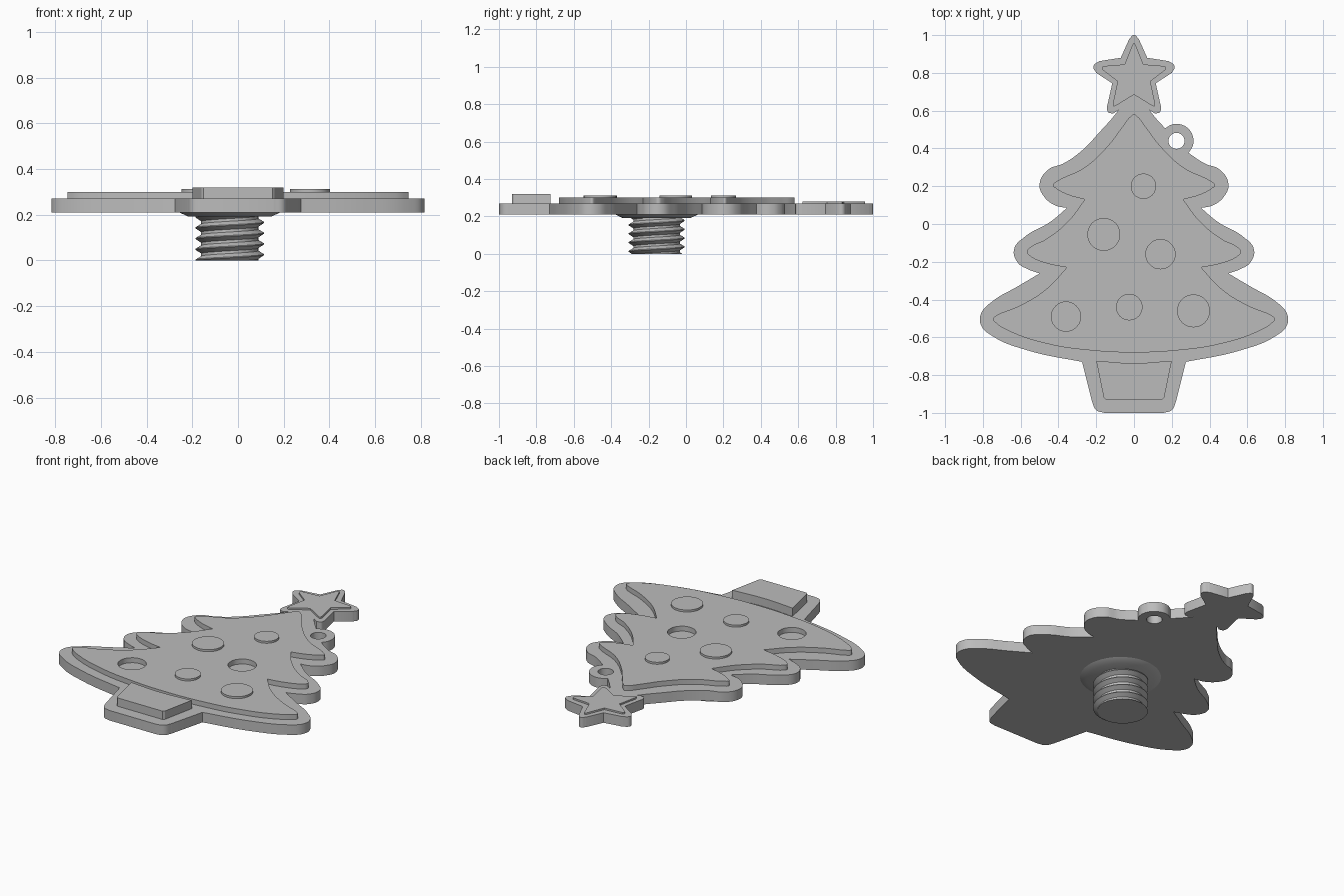
import bpy, bmesh, math
from mathutils import Vector

if "Cube" in bpy.data.objects:
    bpy.data.objects.remove(bpy.data.objects["Cube"], do_unlink=True)

grey = bpy.data.materials.new("plain grey")
grey.use_nodes = True
grey.diffuse_color = (0.5, 0.5, 0.5, 1)
grey.node_tree.nodes["Principled BSDF"].inputs["Base Color"].default_value = (0.5, 0.5, 0.5, 1)

C = True  # marks a sharp corner in an outline
BASE_BOTTOM, BASE_TOP, TREE_TOP = 0.21, 0.27, 0.30


def arc(centre, radius, start, end, steps):
    """Points on an arc, sharp at both ends."""
    pts = []
    for i in range(steps + 1):
        a = math.radians(start + (end - start) * i / steps)
        pts.append((centre[0] + radius * math.cos(a), centre[1] + radius * math.sin(a),
                    i in (0, steps)))
    return pts


def circle(x, y, radius):
    return arc((x, y), radius, 0, 315, 7), True


def mirrored(half):
    """Left half of an outline, without the points on the centre line."""
    return [(-p[0],) + tuple(p[1:]) for p in reversed(half) if p[0] > 0]


def finish(name, bm):
    bmesh.ops.remove_doubles(bm, verts=bm.verts, dist=0.0001)
    bmesh.ops.recalc_face_normals(bm, faces=bm.faces)
    mesh = bpy.data.meshes.new(name)
    bm.to_mesh(mesh)
    bm.free()
    mesh.materials.append(grey)
    obj = bpy.data.objects.new(name, mesh)
    bpy.context.collection.objects.link(obj)
    bpy.ops.object.select_all(action="DESELECT")
    obj.select_set(True)
    bpy.context.view_layer.objects.active = obj
    bpy.ops.object.shade_smooth_by_angle(angle=math.radians(30))
    return obj


def plate(name, z0, z1, outline, *holes):
    """Extrude a closed outline, with round holes, from z0 to z1."""
    curve = bpy.data.curves.new(name, "CURVE")
    curve.dimensions = "2D"
    curve.fill_mode = "BOTH"
    curve.extrude = (z1 - z0) / 2
    curve.resolution_u = 8
    for pts, is_round in [(outline, False), *holes]:
        spline = curve.splines.new("BEZIER")
        spline.use_cyclic_u = True
        spline.bezier_points.add(len(pts) - 1)
        for bp, p in zip(spline.bezier_points, pts):
            bp.co = (p[0], p[1], 0)
            sharp = len(p) > 2 and p[2] and not is_round
            bp.handle_left_type = bp.handle_right_type = "VECTOR" if sharp else "AUTO"
    helper = bpy.data.objects.new(name + "_outline", curve)
    bpy.context.collection.objects.link(helper)
    bpy.context.view_layer.update()
    mesh = helper.evaluated_get(bpy.context.evaluated_depsgraph_get()).to_mesh()
    bm = bmesh.new()
    bm.from_mesh(mesh)
    bmesh.ops.translate(bm, verts=bm.verts, vec=(0, 0, (z0 + z1) / 2))
    bpy.data.objects.remove(helper, do_unlink=True)
    return finish(name, bm)


# Backing plate: star, neck, branches and pot in one outline, loop on the left
star_edge = [(0, 1), (.025, .98, C), (.07, .88, C), (.185, .862, C), (.215, .835), (.2, .8, C),
             (.115, .745, C), (.143, .62, C), (.137, .592), (.11, .585, C), (.08, .605, C)]
neck = [(.12, .555)]
branches = [(.375, .32), (.455, .287), (.5, .21), (.48, .15), (.42, .1), (.355, .085, C),
            (.445, .01), (.575, -.065), (.635, -.135), (.615, -.205), (.56, -.24), (.5, -.262, C),
            (.615, -.33), (.75, -.41), (.81, -.475), (.81, -.535), (.755, -.59), (.56, -.67),
            (.275, -.73, C), (.222, -.94, C), (.2, -.985), (.155, -1, C)]
LOOP = (.225, .44)
loop_edge = arc(LOOP, .09, 132, -45, 6)
right = star_edge + neck + loop_edge + branches
left = mirrored(star_edge + neck + [(.17, .5), (.28, .385)] + branches)
plate("backing_plate", BASE_BOTTOM, BASE_TOP, right + left, circle(*LOOP, .042))

# Raised tree with two round recesses
tree = [(0, .58), (.015, .572), (.065, .51), (.137, .415), (.26, .3), (.41, .225), (.43, .205),
        (.415, .19), (.35, .155), (.26, .13, C), (.35, .013), (.465, -.08), (.555, -.128),
        (.567, -.148), (.55, -.17), (.455, -.21), (.355, -.23, C), (.465, -.345), (.6, -.43),
        (.735, -.488), (.747, -.503), (.735, -.52), (.665, -.565), (.455, -.635), (.24, -.668),
        (0, -.68)]
plate("raised_tree", BASE_TOP, TREE_TOP, tree + mirrored(tree),
      circle(.14, -.16, .077), circle(-.36, -.49, .077))

# Raised star and pot
star = [(0, .957), (.008, .95, C), (.05, .845, C), (.163, .836, C), (.17, .825), (.165, .815, C),
        (.087, .755, C), (.112, .635, C), (.108, .623), (.098, .625, C), (0, .685, C)]
plate("raised_star", BASE_TOP, .28, star + mirrored(star))
pot = [(0, -.737), (.2, -.724, C), (.16, -.92, C), (.15, -.93, C)]
plate("raised_pot", BASE_TOP, .32, pot + mirrored(pot))

# Raised round baubles
for i, (x, y, r) in enumerate([(.05, .2, .067), (-.16, -.055, .087),
                               (-.025, -.44, .07), (.315, -.46, .087)]):
    bm = bmesh.new()
    bmesh.ops.create_cone(bm, cap_ends=True, segments=48, radius1=r, radius2=r, depth=.022)
    bmesh.ops.translate(bm, verts=bm.verts, vec=(x, y, TREE_TOP + .001))
    finish(f"bauble_{i + 1}", bm)

# Tapered collar under the plate
STEM = Vector((-.036, -.157, 0))
bm = bmesh.new()
bmesh.ops.create_cone(bm, cap_ends=True, segments=64, radius1=.182, radius2=.22, depth=.018)
bmesh.ops.translate(bm, verts=bm.verts, vec=STEM + Vector((0, 0, BASE_BOTTOM - .009)))
finish("collar", bm)

# Threaded stem: a helical sheet trimmed flat at both ends
PITCH, SIDES = .047, 64
profile = [(0, .125), (.25, .125), (.6, .15), (.68, .15)]
bm = bmesh.new()
rows = []
for turn in range(-2, 6):
    for offset, radius in profile:
        row = []
        for s in range(SIDES + 1):
            a = math.tau * s / SIDES
            z = (turn + offset + s / SIDES - .1) * PITCH
            row.append(bm.verts.new((radius * math.cos(a), radius * math.sin(a), z)))
        rows.append(row)
for low, high in zip(rows, rows[1:]):
    for s in range(SIDES):
        bm.faces.new((low[s], low[s + 1], high[s + 1], high[s]))
bmesh.ops.remove_doubles(bm, verts=bm.verts, dist=0.0001)
for height, direction in ((0, -1), (.2, 1)):
    bmesh.ops.bisect_plane(bm, geom=bm.verts[:] + bm.edges[:] + bm.faces[:],
                           plane_co=(0, 0, height), plane_no=(0, 0, direction), clear_outer=True)
bmesh.ops.holes_fill(bm, edges=[e for e in bm.edges if e.is_boundary], sides=0)
bmesh.ops.translate(bm, verts=bm.verts, vec=STEM)
finish("threaded_stem", bm)
